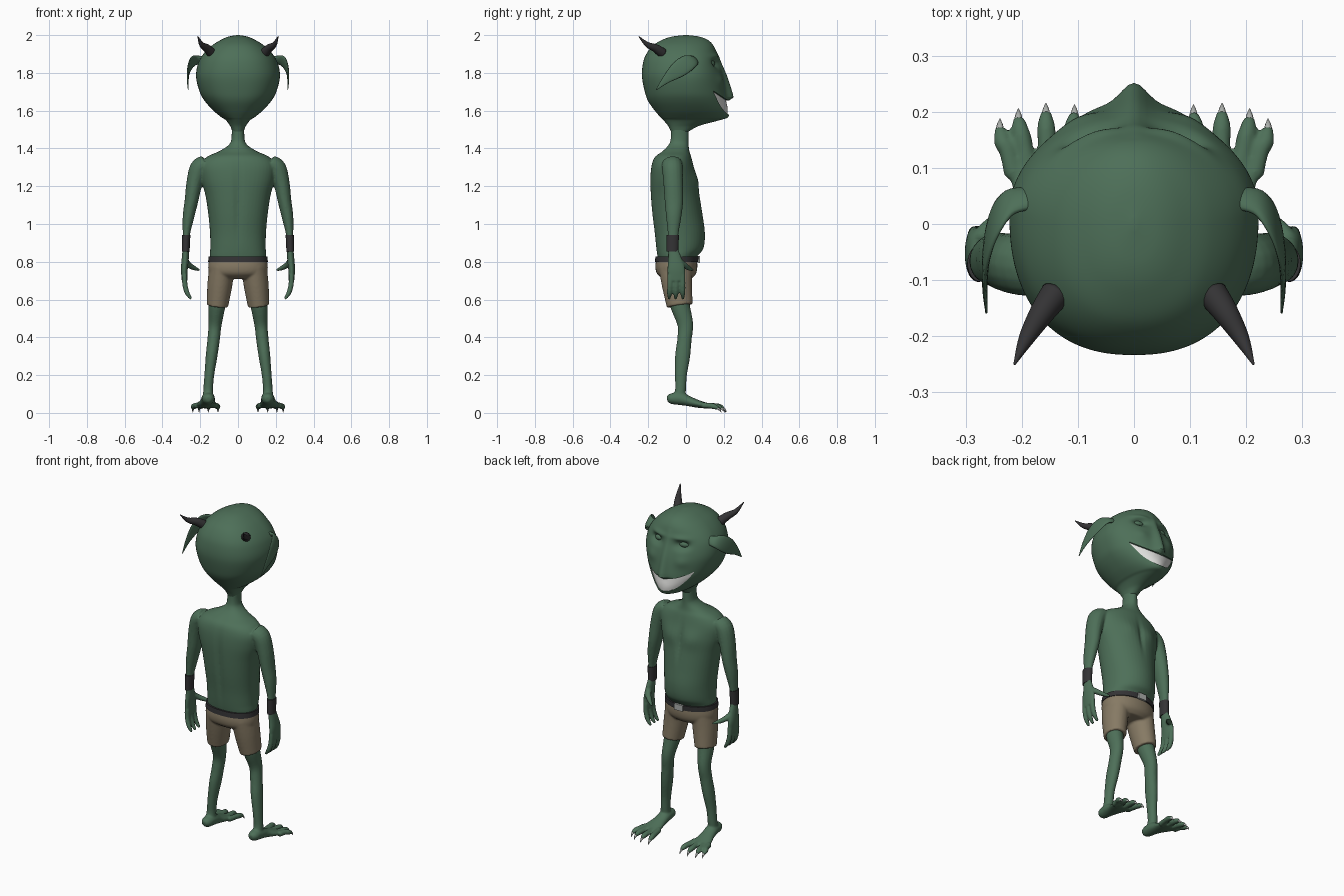
import bpy, bmesh, math
from mathutils import Vector


def mat(name, c):
    m = bpy.data.materials.new(name)
    m.diffuse_color = (*c, 1)
    return m


SKIN = mat("green skin", (0.075, 0.16, 0.098))
CLOTH = mat("tan cloth", (0.24, 0.195, 0.128))
DARK = mat("dark leather", (0.034, 0.033, 0.035))
TEETH = mat("white teeth", (0.75, 0.75, 0.73))
METAL = mat("grey metal", (0.42, 0.44, 0.42))


def smooth(rows, n=6):
    """Catmull-Rom interpolation of tuples."""
    out = []
    for i in range(len(rows) - 1):
        p0, p1, p2, p3 = (rows[max(0, min(len(rows) - 1, i + k))] for k in (-1, 0, 1, 2))
        for j in range(n):
            t = j / n
            out.append(tuple(0.5 * (2*b + (c - a)*t + (2*a - 5*b + 4*c - d)*t*t + (3*b - a - 3*c + d)*t**3)
                             for a, b, c, d in zip(p0, p1, p2, p3)))
    return out + [tuple(rows[-1])]


def skin_rings(bm, rings):
    """Bridge closed rings of points and cap both ends."""
    vs = [[bm.verts.new(p) for p in r] for r in rings]
    n = len(vs[0])
    for a, b in zip(vs, vs[1:]):
        for i in range(n):
            bm.faces.new((a[i], a[(i + 1) % n], b[(i + 1) % n], b[i]))
    bm.faces.new(vs[0][::-1])
    bm.faces.new(vs[-1])


def stack(bm, rows, seg=48, back_exp=2.3, n=6, shape=None):
    """Horizontal sections: (z, half width, back y, front y, y of widest point)."""
    rings = []
    for z, hw, yb, yf, yc in smooth(rows, n):
        ring = []
        for k in range(seg):
            a = 2 * math.pi * k / seg
            c, s = math.cos(a), math.sin(a)
            e = 2 / (2 if s > 0 else back_exp)
            x = hw * math.copysign(abs(c) ** e, c)
            y = yc + (yf - yc) * s if s > 0 else yc - (yc - yb) * abs(s) ** e
            if shape:
                y += shape(x, y, z)
            ring.append((x, y, z))
        rings.append(ring)
    skin_rings(bm, rings)


def tube(bm, pts, ref=(1, 0, 0), seg=16, n=5):
    """Both mirrored copies of a tube through (x, y, z, r along ref, r across)."""
    path = smooth(pts, n)
    P = [Vector(p[:3]) for p in path]
    for side in (1, -1):
        rings = []
        for i, p in enumerate(path):
            t = (P[min(i + 1, len(P) - 1)] - P[max(i - 1, 0)]).normalized()
            u = Vector(ref)
            u = (u - u.dot(t) * t).normalized()
            v = t.cross(u)
            ring = []
            for k in range(seg):
                a = 2 * math.pi * k / seg
                q = P[i] + u * p[3] * math.cos(a) + v * p[4] * math.sin(a)
                ring.append((q.x * side, q.y, q.z))
            rings.append(ring)
        skin_rings(bm, rings)


def finish(bm, name, material, voxel=0, angle=None):
    bmesh.ops.recalc_face_normals(bm, faces=bm.faces[:])
    me = bpy.data.meshes.new(name)
    bm.to_mesh(me)
    bm.free()
    me.materials.append(material)
    ob = bpy.data.objects.new(name, me)
    bpy.context.collection.objects.link(ob)
    me.polygons.foreach_set("use_smooth", [True] * len(me.polygons))
    if voxel:
        m = ob.modifiers.new("blend", "REMESH")
        m.mode, m.voxel_size, m.use_smooth_shade = "VOXEL", voxel, True
        s = ob.modifiers.new("soften", "SMOOTH")
        s.factor, s.iterations = 0.5, 4
    if angle:
        crisp(ob, angle)
    return ob


def crisp(ob, angle):
    bpy.ops.object.select_all(action="DESELECT")
    ob.select_set(True)
    bpy.context.view_layer.objects.active = ob
    bpy.ops.object.shade_smooth_by_angle(angle=math.radians(angle))


def gauss(v, w):
    return math.exp(-(v / w) ** 2)


# Head with pointed nose, brow and eye sockets
HEAD = [(1.49, .03, -.08, .015, -.03), (1.52, .042, -.095, .07, -.025), (1.55, .065, -.12, .18, .02),
        (1.565, .088, -.135, .222, .03), (1.60, .13, -.165, .23, .03), (1.65, .175, -.2, .222, .025),
        (1.70, .203, -.218, .213, .02), (1.78, .222, -.233, .198, .02), (1.85, .211, -.228, .178, .02),
        (1.90, .183, -.21, .164, .01), (1.945, .138, -.175, .145, 0), (1.975, .09, -.125, .115, 0),
        (1.992, .05, -.075, .07, 0), (2.0, .006, -.01, .01, 0)]


def face_shape(x, y, z):
    if y < 0.04:
        return 0
    ramp = max(0, min(1, (1.93 - z) / .24)) * max(0, min(1, (z - 1.65) / .02))
    d = .033 * ramp * gauss(x, .014 + .016 * ramp)
    d -= .032 * gauss(abs(x) - .085, .036) * gauss(z - 1.85, .022)
    d += .009 * gauss(abs(x) - .075, .05) * gauss(z - 1.888, .014)
    d += .008 * gauss(abs(x) - .1, .035) * gauss(z - 1.76, .03)
    return d


bm = bmesh.new()
stack(bm, HEAD, 120, 2.35, 9, face_shape)
head = finish(bm, "head", SKIN)


# Wide grin: cut into the head and filled with a curved row of teeth
def face_y(x, z):
    rows = smooth(HEAD, 9)
    r = min(rows, key=lambda q: abs(q[0] - z))
    return r[4] + (r[3] - r[4]) * math.sqrt(max(0, 1 - (x / r[1]) ** 2))


def smile(bm, back, front):
    rings = []
    for i in range(33):
        x = -.155 + .31 * i / 32
        q = (x / .155) ** 2
        lo, hi = 1.577 + .123 * q, 1.655 + .05 * q
        zs = [lo + (hi - lo) * j / 6 for j in range(7)]
        rings.append([(x, face_y(x, z) + back, z) for z in zs] +
                     [(x, face_y(x, z) + front, z) for z in reversed(zs)])
    skin_rings(bm, rings)


bm = bmesh.new()
smile(bm, -.022, .06)
cutter = finish(bm, "mouth_cutter", SKIN)
cutter.hide_render = True
mod = head.modifiers.new("mouth", "BOOLEAN")
mod.operation, mod.object, mod.solver = "DIFFERENCE", cutter, "EXACT"
bpy.context.view_layer.objects.active = head
bpy.ops.object.modifier_apply(modifier="mouth")
bpy.data.objects.remove(cutter)
crisp(head, 45)
bm = bmesh.new()
smile(bm, -.03, -.009)
finish(bm, "teeth", TEETH, angle=40)

# Lidded eyes
bm = bmesh.new()
tube(bm, [(.053, .143, 1.85, .002, .002), (.065, .14, 1.85, .013, .014), (.085, .132, 1.849, .018, .02),
          (.105, .124, 1.848, .013, .014), (.12, .115, 1.847, .002, .002)], (0, 0, 1))
finish(bm, "eyes", SKIN)

# Drooping pointed ears
bm = bmesh.new()
tube(bm, [(.185, .045, 1.87, .025, .012), (.222, .038, 1.866, .033, .011), (.247, .005, 1.85, .045, .009),
          (.262, -.045, 1.815, .043, .007), (.266, -.105, 1.765, .022, .005), (.263, -.158, 1.71, .002, .002)],
     (0, -.7, .7))
finish(bm, "ears", SKIN)

# Horns
bm = bmesh.new()
tube(bm, [(.14, -.125, 1.905, .027, .027), (.165, -.16, 1.93, .022, .022),
          (.192, -.205, 1.95, .014, .014), (.213, -.25, 1.993, .002, .002)], (0, 0, 1))
finish(bm, "horns", DARK)

# Body: torso, neck, arms, hands, legs and feet blended together
bm = bmesh.new()


def chest_shape(x, y, z):
    if y < -.05:
        return .01 * gauss(x, .02) * gauss(z - 1.1, .18)
    return -.012 * gauss(x, .016) * gauss(z - 1.2, .09) + .01 * gauss(abs(x) - .07, .05) * gauss(z - 1.23, .05)


stack(bm, [(.72, .13, -.13, .03, -.05), (.82, .148, -.15, .055, -.05), (.87, .147, -.158, .092, -.05),
           (.95, .148, -.167, .1, -.05), (1.05, .157, -.18, .088, -.055), (1.15, .172, -.188, .074, -.06),
           (1.24, .195, -.19, .058, -.065), (1.31, .2, -.183, .04, -.065), (1.355, .165, -.165, .028, -.06),
           (1.385, .1, -.125, .018, -.05), (1.42, .048, -.092, .014, -.04), (1.46, .034, -.08, .014, -.035),
           (1.56, .034, -.08, .014, -.035)], shape=chest_shape)
tube(bm, [(.17, -.075, 1.32, .045, .055), (.205, -.072, 1.295, .05, .055), (.23, -.068, 1.22, .043, .052),
          (.247, -.064, 1.12, .036, .049), (.262, -.065, 1.04, .031, .041), (.273, -.068, .95, .02, .029),
          (.276, -.07, .88, .017, .026), (.279, -.06, .82, .019, .036), (.284, -.052, .76, .018, .048),
          (.283, -.05, .70, .015, .046)])
for y, tip in ((-.084, -.09), (-.052, -.055), (-.018, -.016)):  # fingers
    tube(bm, [(.283, y, .73, .014, .015), (.281, y, .68, .014, .015), (.269, (y + tip) / 2, .635, .013, .0135),
              (.248, tip, .603, .007, .007)])
tube(bm, [(.279, -.04, .81, .014, .016), (.262, -.012, .785, .015, .017), (.235, .012, .768, .013, .013),
          (.203, .038, .755, .006, .006)], (0, 0, 1))  # thumb
tube(bm, [(.09, -.055, .72, .06, .065), (.11, -.034, .58, .047, .053), (.121, -.004, .47, .035, .042),
          (.129, -.008, .39, .033, .038), (.14, -.018, .3, .031, .04), (.152, -.027, .2, .026, .032),
          (.158, -.029, .12, .026, .029), (.158, -.04, .07, .03, .035)])
tube(bm, [(.157, -.1, .072, .014, .015), (.157, -.08, .075, .03, .028), (.158, -.03, .075, .036, .034),
          (.161, .02, .06, .04, .026), (.166, .07, .046, .052, .02), (.17, .115, .037, .058, .014)])
TOES = ((.122, .106, .197), (.154, .157, .2), (.187, .206, .19), (.215, .239, .172))
for bx, tx, ty in TOES:
    tube(bm, [(bx, .085, .04, .016, .016), (bx * .6 + tx * .4, .13, .038, .016, .015),
              (bx * .2 + tx * .8, ty - .025, .034, .016, .015), (tx, ty, .024, .009, .009)])
finish(bm, "body", SKIN, voxel=.0055)

# Toe claws
bm = bmesh.new()
for bx, tx, ty in TOES:
    tube(bm, [(tx, ty - .015, .03, .009, .008), (tx, ty + .003, .02, .006, .006), (tx, ty + .015, .003, .001, .001)], seg=8)
finish(bm, "toe_claws", METAL)

# Shorts
bm = bmesh.new()
stack(bm, [(.815, .152, -.158, .058, -.05), (.77, .158, -.162, .06, -.05), (.735, .15, -.152, .052, -.05),
           (.71, .11, -.12, .03, -.045)])
tube(bm, [(.085, -.056, .775, .066, .09), (.096, -.048, .68, .066, .08), (.109, -.033, .567, .057, .069)], seg=28)
finish(bm, "shorts", CLOTH, voxel=.006)

# Belt and buckle
bm = bmesh.new()
stack(bm, [(.798, .158, -.164, .066, -.05), (.828, .156, -.162, .068, -.05)], n=1)
finish(bm, "belt", DARK, angle=40)
bm = bmesh.new()
bmesh.ops.create_cube(bm, size=1)
for v in bm.verts:
    v.co = (v.co.x * .055, .068 + v.co.y * .012, .812 + v.co.z * .036)
finish(bm, "buckle", METAL, angle=30)

# Wrist cuffs
bm = bmesh.new()
tube(bm, [(.2745, -.07, .942, .0225, .0325), (.277, -.072, .853, .0205, .0315)], seg=24, n=1)
finish(bm, "wrist_cuffs", DARK, angle=40)
